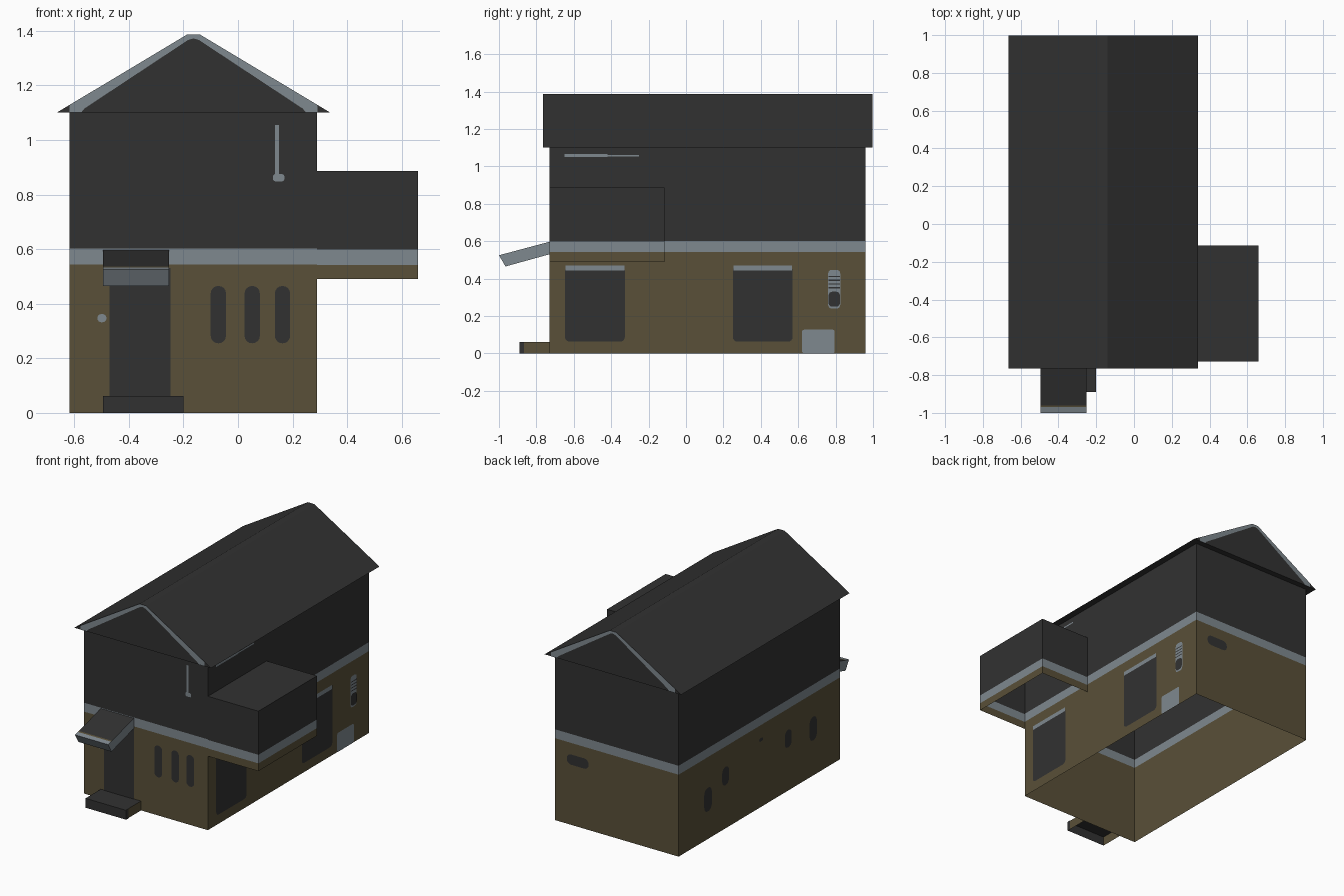
import bpy, math

if "Cube" in bpy.data.objects:
    bpy.data.objects.remove(bpy.data.objects["Cube"])

# Colours
def colour(name, rgb):
    m = bpy.data.materials.new(name)
    m.diffuse_color = (*rgb, 1)
    m.use_nodes = True
    m.node_tree.nodes["Principled BSDF"].inputs["Base Color"].default_value = m.diffuse_color
    return m

MATS = [colour("charcoal", (0.031, 0.031, 0.031)),
        colour("brown_plaster", (0.100, 0.080, 0.040)),
        colour("blue_grey_trim", (0.212, 0.248, 0.275))]
DARK, BROWN, GREY = 0, 1, 2


def make(name, verts, faces, cols):
    me = bpy.data.meshes.new(name)
    me.from_pydata(verts, [], faces)
    for m in MATS:
        me.materials.append(m)
    for p, c in zip(me.polygons, cols):
        p.material_index = c
    ob = bpy.data.objects.new(name, me)
    bpy.context.collection.objects.link(ob)
    return ob


def tiers(name, x0, x1, y0, y1, levels, cols, top=None, front=None, skip=()):
    """Open-bottomed box with stacked colour bands; sides: 0 front, 1 right, 2 back, 3 left."""
    verts = [(x, y, z) for z in levels for x, y in ((x0, y0), (x1, y0), (x1, y1), (x0, y1))]
    faces, fc = [], []
    for k, c in enumerate(cols):
        for i in range(4):
            if i in skip:
                continue
            j = (i + 1) % 4
            faces.append((4*k + i, 4*k + j, 4*k + 4 + j, 4*k + 4 + i))
            fc.append(front if i == 0 and front is not None else c)
    if top is not None:
        n = 4 * len(cols)
        faces.append((n, n + 1, n + 2, n + 3))
        fc.append(top)
    return make(name, verts, faces, fc)


WALL = {"front": -0.73, "back": 0.96, "right": 0.29, "left": -0.618}


def plate(name, pts, side, col, lift=0.003, pos=None):
    """Thin flat detail on a wall; pts are counter-clockwise (along wall, z)."""
    p = WALL[side] if pos is None else pos
    p += lift if side in ("right", "back") else -lift
    if side in ("front", "back"):
        v = [(u, p, z) for u, z in pts]
    else:
        v = [(p, u, z) for u, z in pts]
    idx = list(range(len(v)))
    if side in ("back", "left"):
        idx.reverse()
    return make(name, v, [idx], [col])


def rounded(u0, u1, z0, z1, r):
    pts = []
    for cu, cz, a in ((u1-r, z0+r, -90), (u1-r, z1-r, 0), (u0+r, z1-r, 90), (u0+r, z0+r, 180)):
        for k in range(5):
            t = math.radians(a + 22.5 * k)
            pts.append((cu + r * math.cos(t), cz + r * math.sin(t)))
    return pts


def rect(u0, u1, z0, z1):
    return [(u0, z0), (u1, z0), (u1, z1), (u0, z1)]


# Main walls, side bay and doorstep
tiers("house_walls", -0.618, 0.29, -0.73, 0.96, (0, 0.543, 0.602, 1.1), (BROWN, GREY, DARK))
tiers("side_bay", 0.29, 0.66, -0.729, -0.115, (0.49, 0.541, 0.598, 0.887),
      (BROWN, GREY, DARK), top=DARK, skip=(3,))
tiers("doorstep", -0.495, -0.20, -0.89, -0.73, (0, 0.062), (BROWN,), top=DARK, front=DARK, skip=(2,))
plate("doorstep_edge", rect(-0.89, -0.865, 0, 0.062), "right", DARK, pos=-0.20)

# Roof prism with a narrow flat ridge
CX, HALF, RIDGE, EAVE, TOP = -0.163, 0.501, 0.024, 1.1, 1.386
Y0, Y1 = -0.765, 0.998
prof = [(CX - HALF, EAVE), (CX + HALF, EAVE), (CX + RIDGE, TOP), (CX - RIDGE, TOP)]
rv = [(x, y, z) for y in (Y0, Y1) for x, z in prof]
rf = [(0, 1, 2, 3), (7, 6, 5, 4)] + [(i, i + 4, (i + 1) % 4 + 4, (i + 1) % 4) for i in range(4)]
make("roof", rv, rf, [DARK] * 6)

# Tapered trim under the roof slopes on both gables
for side, y in (("front", Y0), ("back", Y1)):
    left = [(-0.455, EAVE), (-0.412, EAVE), (-0.400, 1.115), (-0.02, 1.366), (0, 1.372),
            (0, TOP), (-RIDGE, TOP), (-0.455, 1.1275)]
    for s, tag in ((1, "left"), (-1, "right")):
        pts = [(CX + s * u, z) for u, z in left]
        plate(f"{side}_gable_trim_{tag}", pts if s == 1 else pts[::-1], side, GREY, 0.001, y)

# Sloping awning over the door: profile in (y, z), one colour per edge
ap = [(-0.73, 0.597), (-0.96, 0.5355), (-0.970, 0.533), (-1.0, 0.525), (-0.965, 0.465), (-0.73, 0.53)]
n = len(ap)
av = [(x, y, z) for x in (-0.495, -0.252) for y, z in ap]
af = [(i, i + 1, n + i + 1, n + i) for i in range(n - 1)]
af += [tuple(range(n))[::-1], tuple(range(n, 2 * n))]
make("awning", av, af, [DARK, BROWN, GREY, GREY, BROWN, GREY, GREY])

# Front details
plate("door", rect(-0.47, -0.248, 0.062, 0.53), "front", DARK)
plate("door_bell", rounded(-0.515, -0.482, 0.332, 0.362, 0.014), "front", GREY)
for i, x in enumerate((-0.072, 0.052, 0.163)):
    plate(f"front_slit_window_{i}", rounded(x - 0.028, x + 0.028, 0.255, 0.465, 0.027), "front", DARK)
plate("front_pipe", rect(0.136, 0.15, 0.86, 1.055), "front", GREY)
plate("front_pipe_foot", rounded(0.128, 0.17, 0.848, 0.875, 0.01), "front", GREY, 0.004)

# Right side: two large windows with pale heads, hatch, vent, upper rail
for i, y in enumerate((-0.487, 0.41)):
    plate(f"side_window_{i}", rounded(y - 0.16, y + 0.16, 0.063, 0.468, 0.025), "right", DARK)
    plate(f"side_window_head_{i}", rect(y - 0.157, y + 0.157, 0.443, 0.47), "right", GREY, 0.005)
plate("side_hatch", rounded(0.62, 0.795, 0.001, 0.127, 0.012), "right", GREY)
plate("side_vent", rounded(0.76, 0.825, 0.24, 0.447, 0.02), "right", GREY)
plate("side_vent_opening", rounded(0.762, 0.823, 0.25, 0.33, 0.02), "right", DARK, 0.005)
for i in range(4):
    z = 0.348 + 0.02 * i
    plate(f"side_vent_slat_{i}", rect(0.762, 0.823, z, z + 0.006), "right", DARK, 0.005)
plate("side_rail", rect(-0.65, -0.42, 1.05, 1.066), "right", GREY)
plate("side_rail_end", rect(-0.42, -0.25, 1.053, 1.062), "right", GREY)

# Back slot and left-hand windows
plate("back_slot_window", rounded(0.04, 0.20, 0.40, 0.468, 0.032), "back", DARK)
for i, (y, z0, z1, w) in enumerate(((0.656, 0.185, 0.342, 0.04), (0.472, 0.288, 0.41, 0.036),
                                    (0.10, 0.437, 0.459, 0.02), (-0.184, 0.288, 0.405, 0.036),
                                    (-0.446, 0.235, 0.392, 0.038))):
    r = min(w, (z1 - z0) / 2) * 0.95
    plate(f"left_window_{i}", rounded(y - w, y + w, z0, z1, r), "left", DARK)
